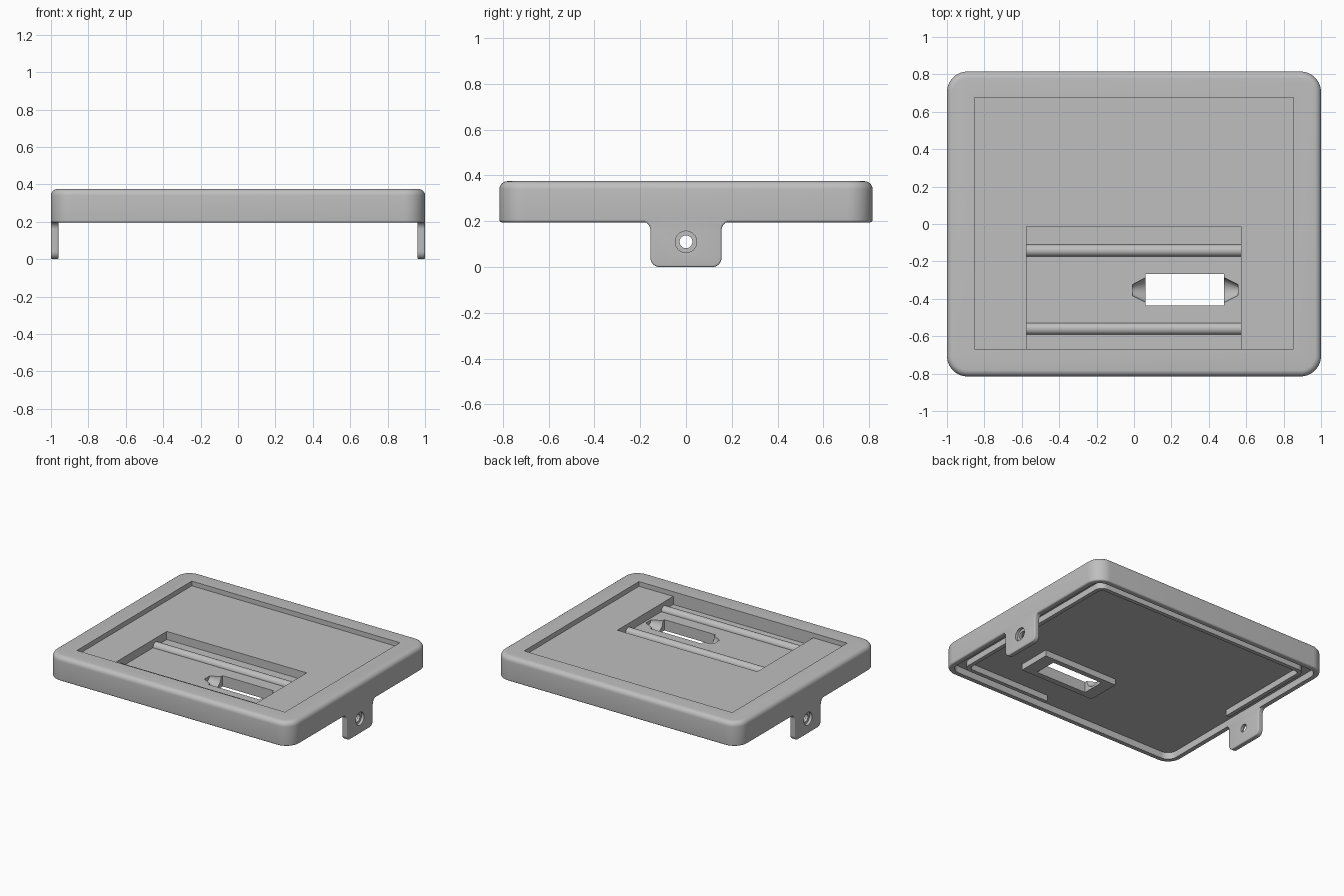
import bpy, bmesh, math

cube = bpy.data.objects.get("Cube")
if cube:
    bpy.data.objects.remove(cube, do_unlink=True)

grey = bpy.data.materials.new("plain_grey")
grey.use_nodes = True
colour = (0.52, 0.52, 0.52, 1)
grey.diffuse_color = colour
grey.node_tree.nodes["Principled BSDF"].inputs["Base Color"].default_value = colour

FLOOR, CEILING, RIM, TOP = 0.28, 0.245, 0.195, 0.375
HALF_X, HALF_Y = 1.0, 0.815


def make(name, bm):
    bmesh.ops.recalc_face_normals(bm, faces=bm.faces)
    mesh = bpy.data.meshes.new(name)
    bm.to_mesh(mesh)
    bm.free()
    obj = bpy.data.objects.new(name, mesh)
    bpy.context.collection.objects.link(obj)
    mesh.materials.append(grey)
    return obj


def loft(name, rings):
    """Skin a stack of equal-length closed rings and cap both ends."""
    bm = bmesh.new()
    loops = [[bm.verts.new(p) for p in ring] for ring in rings]
    n = len(loops[0])
    for a, b in zip(loops, loops[1:]):
        for i in range(n):
            j = (i + 1) % n
            bm.faces.new((a[i], a[j], b[j], b[i]))
    bm.faces.new(loops[0])
    bm.faces.new(loops[-1])
    return make(name, bm)


def rounded_ring(hx, hy, r, z, steps=10):
    ring = []
    for k, (sx, sy) in enumerate([(1, 1), (-1, 1), (-1, -1), (1, -1)]):
        for i in range(steps + 1):
            a = math.pi / 2 * (k + i / steps)
            ring.append((sx * (hx - r) + r * math.cos(a),
                         sy * (hy - r) + r * math.sin(a), z))
    return ring


def box(name, x0, x1, y0, y1, z0, z1):
    return loft(name, [[(x0, y0, z), (x1, y0, z), (x1, y1, z), (x0, y1, z)]
                       for z in (z0, z1)])


def cone_x(name, x0, x1, r0, r1, y, z, sides=32):
    """Cylinder or cone lying along x."""
    turn = [2 * math.pi * i / sides for i in range(sides)]
    return loft(name, [[(x, y + r * math.cos(a), z + r * math.sin(a)) for a in turn]
                       for x, r in ((x0, r0), (x1, r1))])


def apply(obj):
    bpy.context.view_layer.objects.active = obj
    for mod in list(obj.modifiers):
        bpy.ops.object.modifier_apply(modifier=mod.name)


def combine(obj, other, operation="DIFFERENCE"):
    mod = obj.modifiers.new("cut", "BOOLEAN")
    mod.object, mod.operation, mod.solver = other, operation, "EXACT"
    apply(obj)
    bpy.data.objects.remove(other, do_unlink=True)


def smooth(obj):
    bpy.ops.object.select_all(action="DESELECT")
    obj.select_set(True)
    bpy.context.view_layer.objects.active = obj
    bpy.ops.object.shade_smooth_by_angle(angle=math.radians(32))


# Outer body with a softened top and bottom edge
def inset_ring(inset, z):
    return rounded_ring(HALF_X - inset, HALF_Y - inset, 0.11 - inset, z)


arc = [math.pi / 2 * i / 6 for i in range(7)]
low, high = 0.012, 0.035
rings = [inset_ring(low * (1 - math.sin(a)), RIM + low * (1 - math.cos(a))) for a in arc]
rings += [inset_ring(high * (1 - math.cos(a)), TOP - high * (1 - math.sin(a))) for a in arc]
body = loft("lid_body", rings)

# Hollow underside
combine(body, loft("cavity", [rounded_ring(HALF_X - 0.04, HALF_Y - 0.04, 0.07, z)
                              for z in (0.1, CEILING)]))

# Shallow panel recess and the deeper bay inside it
combine(body, box("panel_recess", -0.853, 0.853, -0.668, 0.677, 0.34, 0.5))
combine(body, box("bay_recess", -0.575, 0.572, -0.668, -0.013, FLOOR, 0.5))

# Collar below the slot, then the slot and its scooped ends
combine(body, box("collar", -0.03, 0.58, -0.48, -0.23, 0.2, CEILING + 0.015), "UNION")
combine(body, box("slot", 0.062, 0.482, -0.437, -0.268, 0.1, 0.5))
combine(body, cone_x("left_scoop", 0.47, 0.555, 0.072, 0.03, -0.353, FLOOR))
combine(body, cone_x("right_scoop", -0.008, 0.075, 0.03, 0.072, -0.353, FLOOR))
smooth(body)

# Two rounded rails across the bay
for name, y in (("rear_rail", -0.142), ("front_rail", -0.56)):
    smooth(cone_x(name, -0.575, 0.572, 0.032, 0.032, y, FLOOR))

# Open locating rib under the lid
rib = loft("underside_rib", [rounded_ring(0.895, 0.72, 0.06, z) for z in (0.2, CEILING + 0.01)])
combine(rib, loft("rib_inner", [rounded_ring(0.865, 0.69, 0.03, z) for z in (0.1, 0.4)]))
combine(rib, box("rib_gap", -1, 0.18, -1, -0.07, 0.1, 0.4))
smooth(rib)


# Hanging ears with filleted shoulders, rounded feet and a stepped hole
def corner(cy, cz, r, start, end):
    angles = [math.radians(start + (end - start) * i / 8) for i in range(9)]
    return [(cy + r * math.cos(a), cz + r * math.sin(a)) for a in angles]


half = corner(0.115, 0.04, 0.04, -90, 0) + corner(0.195, 0.16, 0.04, 180, 90)
half += [(0.195, 0.235)]
outline = half + [(-y, z) for y, z in reversed(half)]

for name, side in (("left_ear", 1), ("right_ear", -1)):
    ear = loft(name, [[(side * x, y, z) for y, z in outline] for x in (0.96, 1.0)])
    bevel = ear.modifiers.new("soft_edges", "BEVEL")
    bevel.width, bevel.segments = 0.012, 4
    bevel.limit_method, bevel.angle_limit = "ANGLE", math.radians(60)
    apply(ear)
    combine(ear, cone_x("hole", side * 0.9, side * 1.1, 0.028, 0.028, 0, 0.11))
    combine(ear, cone_x("counterbore", side * 0.98, side * 1.1, 0.047, 0.047, 0, 0.11))
    smooth(ear)
